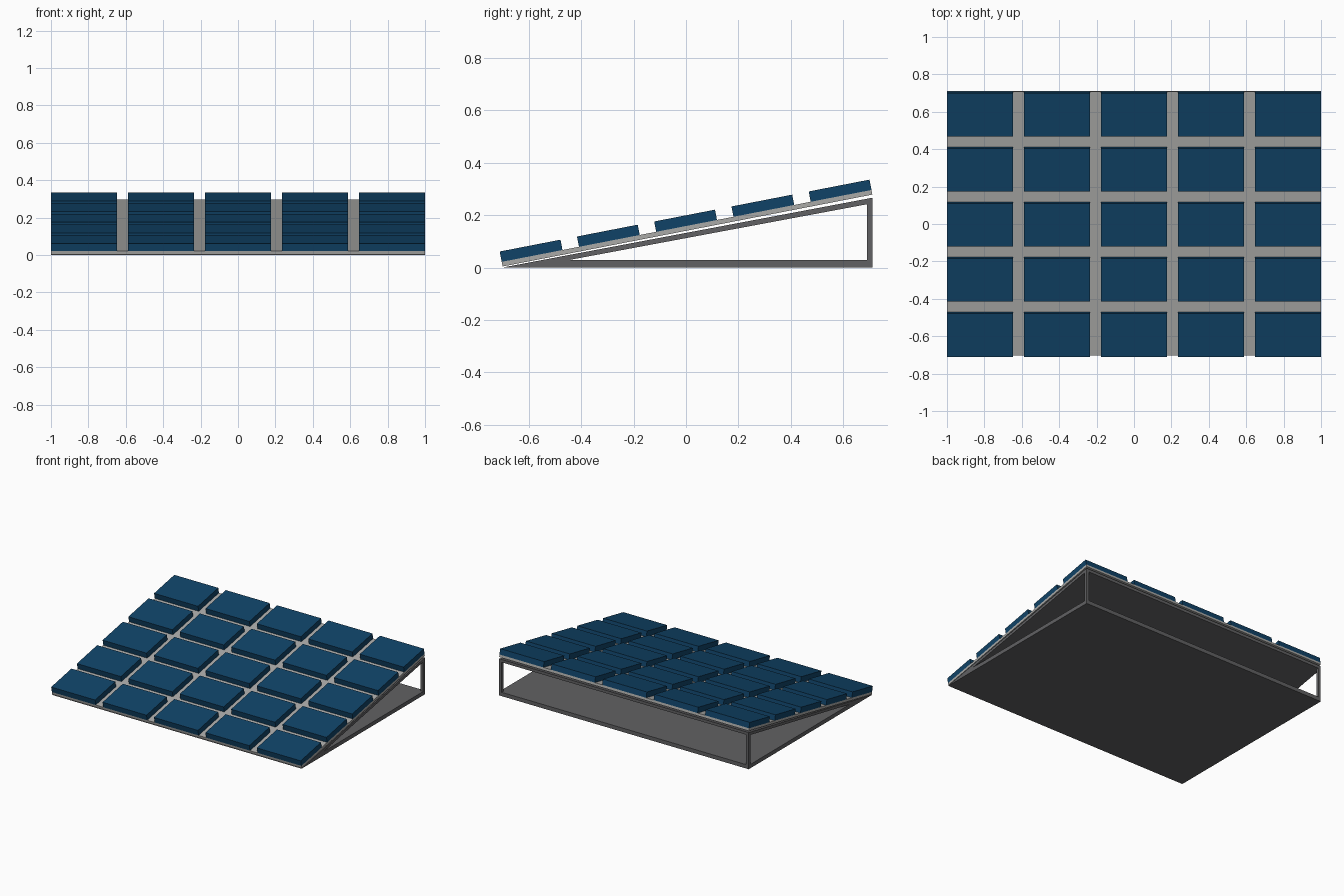
import bpy, math
from mathutils import Matrix, Vector

if "Cube" in bpy.data.objects:
    bpy.data.objects.remove(bpy.data.objects["Cube"])

TILT = math.radians(11)
PITCH_X, PITCH_V = 0.412, 0.30
TILE = (0.352, 0.236, 0.04)
PLATE_T = 0.018


def material(name, rgb):
    m = bpy.data.materials.new(name)
    m.diffuse_color = (*rgb, 1)
    m.use_nodes = True
    m.node_tree.nodes["Principled BSDF"].inputs["Base Color"].default_value = m.diffuse_color
    return m


blue = material("panel_blue", (0.005, 0.055, 0.135))
light = material("plate_grey", (0.4, 0.4, 0.39))
dark = material("frame_grey", (0.12, 0.12, 0.125))


def add_mesh(name, verts, faces, mat):
    me = bpy.data.meshes.new(name)
    me.from_pydata(verts, [], faces)
    me.materials.append(mat)
    ob = bpy.data.objects.new(name, me)
    bpy.context.collection.objects.link(ob)
    return ob


def extrude_x(name, profile, x0, x1, mat):
    """Extrude a counter-clockwise (y, z) profile along x."""
    n = len(profile)
    verts = [(x, y, z) for x in (x0, x1) for y, z in profile]
    faces = [tuple(range(n))[::-1], tuple(range(n, 2 * n))]
    faces += [(i, (i + 1) % n, n + (i + 1) % n, n + i) for i in range(n)]
    return add_mesh(name, verts, faces, mat)


def rect(y0, y1, z0, z1):
    return [(y0, z0), (y1, z0), (y1, z1), (y0, z1)]


# tilted local frame at the middle of the carrier plate
tilt = Matrix.Translation(Vector((0, 0.004, 0.150))) @ Matrix.Rotation(TILT, 4, 'X')

# carrier plate
half = 2 * PITCH_V + TILE[1] / 2
plate = extrude_x("carrier_plate", rect(-half, half, -PLATE_T / 2, PLATE_T / 2), -1, 1, light)
plate.matrix_world = tilt

# 5 x 5 panel tiles
for r in range(-2, 3):
    for c in range(-2, 3):
        v, x = r * PITCH_V, c * PITCH_X
        tile = extrude_x(f"panel_{r + 3}_{c + 3}",
                         rect(-TILE[1] / 2, TILE[1] / 2, 0, TILE[2]),
                         -TILE[0] / 2, TILE[0] / 2, blue)
        tile.matrix_world = tilt @ Matrix.Translation((x, v, PLATE_T / 2))

# wedge support: base slab and sloped slab joined at the front, open at the back
extrude_x("wedge_support", [(-0.70, 0), (0.71, 0), (0.71, 0.028), (-0.45, 0.028),
                            (0.71, 0.245), (0.71, 0.266)], -1, 1, dark)

# rear corner posts
for side, x in (("left", -1), ("right", 0.98)):
    extrude_x(f"rear_post_{side}", rect(0.69, 0.71, 0.02, 0.25), x, x + 0.02, dark)
